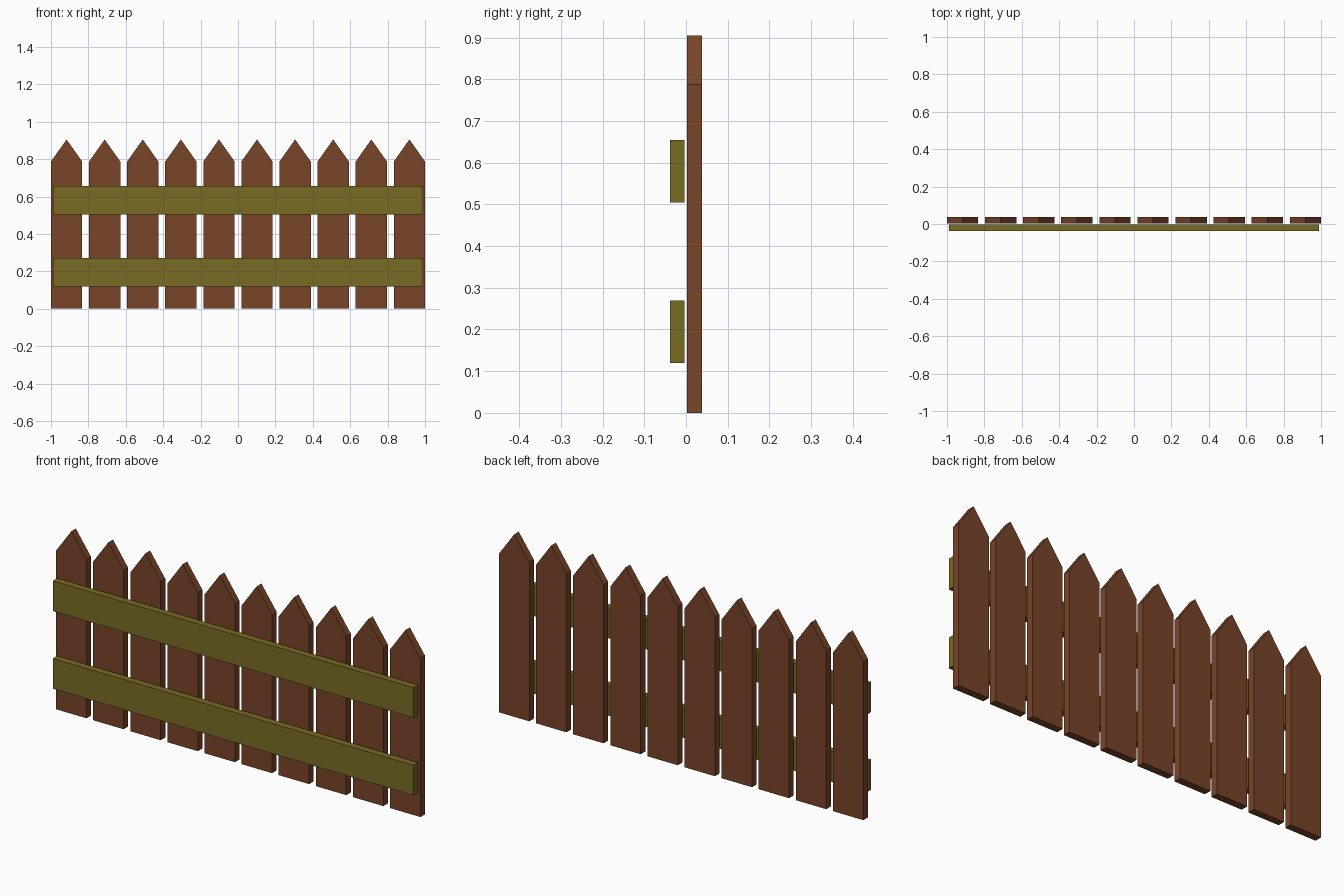
import bpy

if "Cube" in bpy.data.objects:
    bpy.data.objects.remove(bpy.data.objects["Cube"])


def material(name, color):
    mat = bpy.data.materials.new(name)
    mat.diffuse_color = (*color, 1)
    mat.use_nodes = True
    mat.node_tree.nodes["Principled BSDF"].inputs["Base Color"].default_value = mat.diffuse_color
    return mat


def board(name, outline, y0, y1, mat, x=0.0):
    """Extrude an x-z outline (counter-clockwise from the front) from y0 to y1."""
    n = len(outline)
    verts = [(px, y0, pz) for px, pz in outline] + [(px, y1, pz) for px, pz in outline]
    faces = [tuple(range(n)), tuple(reversed(range(n, 2 * n)))]
    faces += [(i, i + n, (i + 1) % n + n, (i + 1) % n) for i in range(n)]
    mesh = bpy.data.meshes.new(name)
    mesh.from_pydata(verts, [], faces)
    mesh.materials.append(mat)
    obj = bpy.data.objects.new(name, mesh)
    obj.location.x = x
    bpy.context.collection.objects.link(obj)
    return obj


picket_wood = material("picket_wood", (0.19, 0.058, 0.022))
rail_wood = material("rail_wood", (0.19, 0.145, 0.017))

# Ten pointed pickets
COUNT, HALF = 10, 0.0835
SHOULDER, TIP = 0.787, 0.905
picket = [(-HALF, 0), (HALF, 0), (HALF, SHOULDER), (0, TIP), (-HALF, SHOULDER)]
first = -1 + HALF
pitch = -2 * first / (COUNT - 1)
for i in range(COUNT):
    board(f"picket_{i + 1}", picket, 0.002, 0.038, picket_wood, first + i * pitch)

# Two horizontal rails across the front
for name, z0, z1 in (("lower_rail", 0.12, 0.27), ("upper_rail", 0.505, 0.655)):
    outline = [(-0.99, z0), (0.99, z0), (0.99, z1), (-0.99, z1)]
    board(name, outline, -0.038, -0.004, rail_wood)
